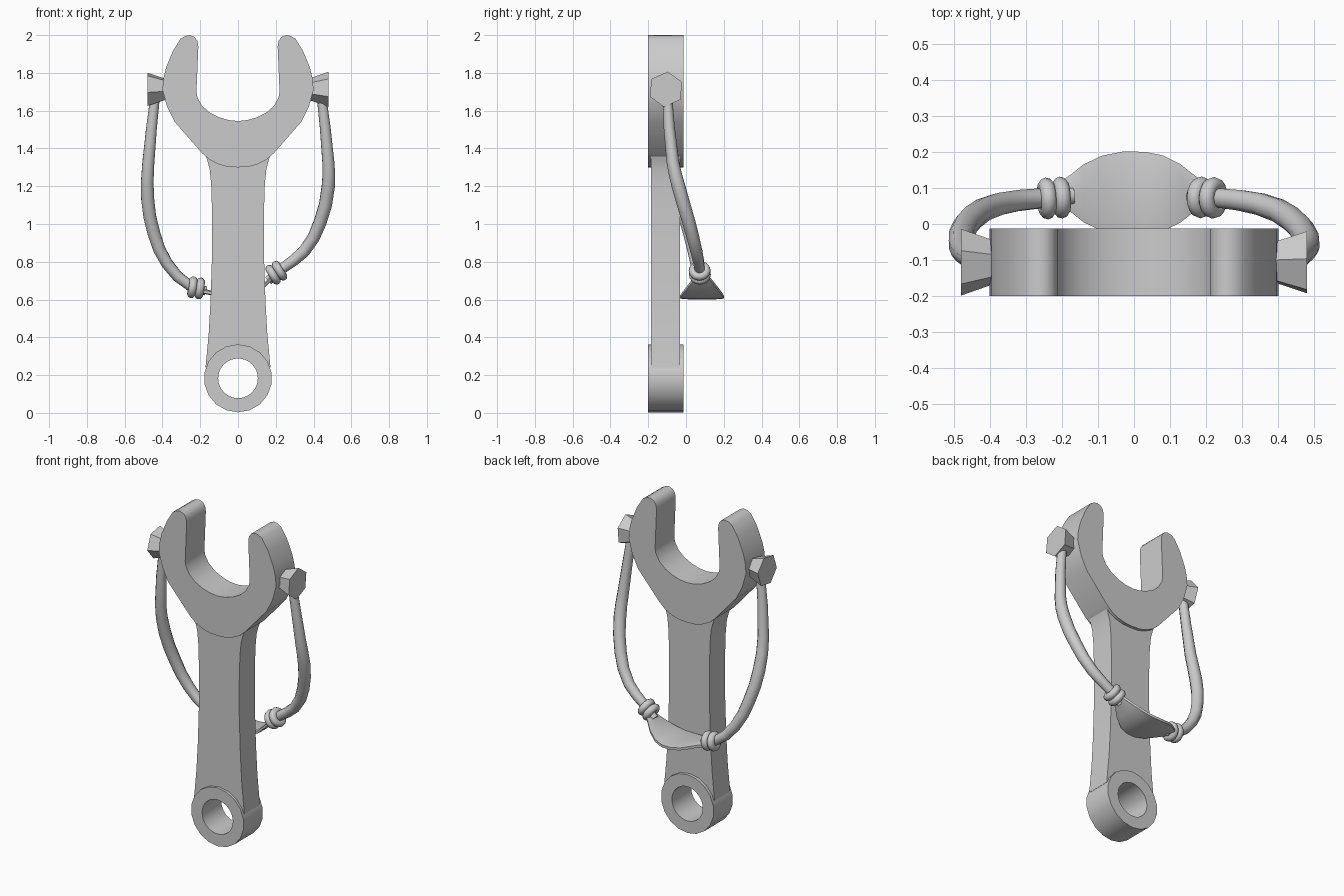
import bpy, bmesh, math
from mathutils import Vector, Matrix

if "Cube" in bpy.data.objects:
    bpy.data.objects.remove(bpy.data.objects["Cube"])


def finish(ob, angle=40):
    bpy.ops.object.select_all(action='DESELECT')
    ob.select_set(True)
    bpy.context.view_layer.objects.active = ob
    bpy.ops.object.shade_smooth_by_angle(angle=math.radians(angle))


def mesh_object(name, bm, angle=40):
    bmesh.ops.remove_doubles(bm, verts=bm.verts, dist=0.0003)
    bmesh.ops.recalc_face_normals(bm, faces=bm.faces)
    me = bpy.data.meshes.new(name)
    bm.to_mesh(me)
    bm.free()
    ob = bpy.data.objects.new(name, me)
    bpy.context.collection.objects.link(ob)
    finish(ob, angle)
    return ob


def curve_mesh(name, cu):
    tmp = bpy.data.objects.new(name + "_path", cu)
    bpy.context.collection.objects.link(tmp)
    dg = bpy.context.evaluated_depsgraph_get()
    bm = bmesh.new()
    me = tmp.evaluated_get(dg).to_mesh()
    bm.from_mesh(me)
    tmp.evaluated_get(dg).to_mesh_clear()
    bpy.data.objects.remove(tmp)
    return bm


def plate(name, loops, y0, y1, angle=40):
    """Extrude closed XZ outlines (later ones are holes) from y0 to y1."""
    cu = bpy.data.curves.new(name, 'CURVE')
    cu.dimensions = '2D'
    cu.fill_mode = 'BOTH'
    cu.extrude = (y1 - y0) / 2
    for pts in loops:
        sp = cu.splines.new('POLY')
        sp.points.add(len(pts) - 1)
        for p, (x, z) in zip(sp.points, pts):
            p.co = (x, z, 0, 1)
        sp.use_cyclic_u = True
    bm = curve_mesh(name, cu)
    bm.transform(Matrix.Translation((0, (y0 + y1) / 2, 0)) @ Matrix.Rotation(math.pi / 2, 4, 'X'))
    return mesh_object(name, bm, angle)


def mirrored(half):
    return half + [(-x, z) for x, z in reversed(half) if abs(x) > 1e-6]


def circle(r, n, zc):
    return [(r * math.sin(2 * math.pi * i / n), zc + r * math.cos(2 * math.pi * i / n)) for i in range(n)]


# open jaw of the wrench
jaw = [(0, 1.30), (0.055, 1.303), (0.10, 1.315), (0.15, 1.34), (0.19, 1.375), (0.335, 1.54),
       (0.375, 1.62), (0.40, 1.71), (0.395, 1.77), (0.38, 1.83), (0.345, 1.915), (0.305, 1.98),
       (0.28, 1.995), (0.255, 2.0), (0.23, 1.99), (0.215, 1.97), (0.21, 1.94), (0.22, 1.70),
       (0.215, 1.67), (0.19, 1.625), (0.15, 1.59), (0.10, 1.565), (0.05, 1.55), (0, 1.545)]
plate("wrench_jaw", [mirrored(jaw)], -0.2, -0.013)

# handle, flaring into jaw and ring
handle = [(0, 1.42), (0.19, 1.40), (0.165, 1.345), (0.15, 1.29), (0.142, 1.21), (0.137, 1.05),
          (0.137, 0.85), (0.145, 0.60), (0.155, 0.42), (0.172, 0.24), (0.14, 0.26), (0.08, 0.31), (0, 0.32)]
plate("wrench_handle", [mirrored(handle)], -0.184, -0.032)

# ring end
plate("wrench_ring", [circle(0.18, 18, 0.183), circle(0.105, 32, 0.183)], -0.2, -0.013)

# flared hexagonal pegs
for side, label, turn in ((-1, "left", 10), (1, "right", 24)):
    bm = bmesh.new()
    rings = []
    for x, r in ((0.385, 0.06), (0.48, 0.094)):
        rings.append([bm.verts.new((side * x,
                                    -0.106 + r * math.cos(math.radians(turn + 60 * i)),
                                    1.713 + r * math.sin(math.radians(turn + 60 * i)))) for i in range(6)])
    for i in range(6):
        j = (i + 1) % 6
        bm.faces.new((rings[0][i], rings[0][j], rings[1][j], rings[1][i]))
    for r in rings:
        bm.faces.new(r)
    mesh_object(label + "_peg", bm, 20)

# rubber bands
bands = {
    "left": [(-0.437, -0.10, 1.69), (-0.475, -0.075, 1.32), (-0.478, -0.03, 1.13), (-0.445, 0.02, 0.95),
             (-0.375, 0.055, 0.79), (-0.25, 0.072, 0.67), (-0.17, 0.078, 0.645)],
    "right": [(0.44, -0.10, 1.69), (0.478, -0.07, 1.33), (0.478, -0.04, 1.20), (0.435, 0.015, 1.01),
              (0.35, 0.055, 0.855), (0.235, 0.072, 0.765), (0.16, 0.078, 0.70)]}
radii = [0.026, 0.033, 0.036, 0.035, 0.032, 0.028, 0.024]
for label, pts in bands.items():
    cu = bpy.data.curves.new(label + "_band", 'CURVE')
    cu.dimensions = '3D'
    cu.bevel_depth = 1
    cu.bevel_resolution = 3
    cu.resolution_u = 2
    cu.use_fill_caps = True
    sp = cu.splines.new('BEZIER')
    sp.bezier_points.add(len(pts) - 1)
    for bp, p, r in zip(sp.bezier_points, pts, radii):
        bp.co = p
        bp.radius = r
        bp.handle_left_type = bp.handle_right_type = 'AUTO'
    mesh_object(label + "_band", curve_mesh(label + "_band", cu), 60)

# binding rings, two per band
for label, c, d in (("left", (-0.222, 0.072, 0.662), (1, 0.06, -0.15)),
                    ("right", (0.203, 0.073, 0.742), (1, -0.04, 0.62))):
    d = Vector(d).normalized()
    for k in (-1, 1):
        bpy.ops.mesh.primitive_torus_add(major_radius=0.036, minor_radius=0.022,
                                         major_segments=16, minor_segments=10,
                                         location=Vector(c) + d * 0.02 * k,
                                         rotation=d.to_track_quat('Z', 'Y').to_euler())
        ob = bpy.context.object
        ob.name = label + "_binding"
        finish(ob, 60)

# sagging pouch: x, centre height, half width
stations = [(-0.20, 0.645, 0.035), (-0.175, 0.642, 0.052), (-0.14, 0.635, 0.08), (-0.09, 0.622, 0.104),
            (-0.03, 0.614, 0.116), (0.03, 0.616, 0.115), (0.08, 0.632, 0.105), (0.13, 0.665, 0.08),
            (0.165, 0.70, 0.052), (0.19, 0.722, 0.034)]
bm = bmesh.new()
rows = []
for x, z, w in stations:
    t = 0.013
    section = [(-1, -t * 0.7), (-0.6, -t), (0, -t), (0.6, -t), (1, -t * 0.7),
               (1, t * 0.5), (0.6, t), (0, t), (-0.6, t), (-1, t * 0.5)]
    rows.append([bm.verts.new((x, 0.085 + w * s, z + h)) for s, h in section])
for a, b in zip(rows, rows[1:]):
    for i in range(10):
        j = (i + 1) % 10
        bm.faces.new((a[i], a[j], b[j], b[i]))
bm.faces.new(rows[0])
bm.faces.new(rows[-1])
mesh_object("pouch", bm, 40)
